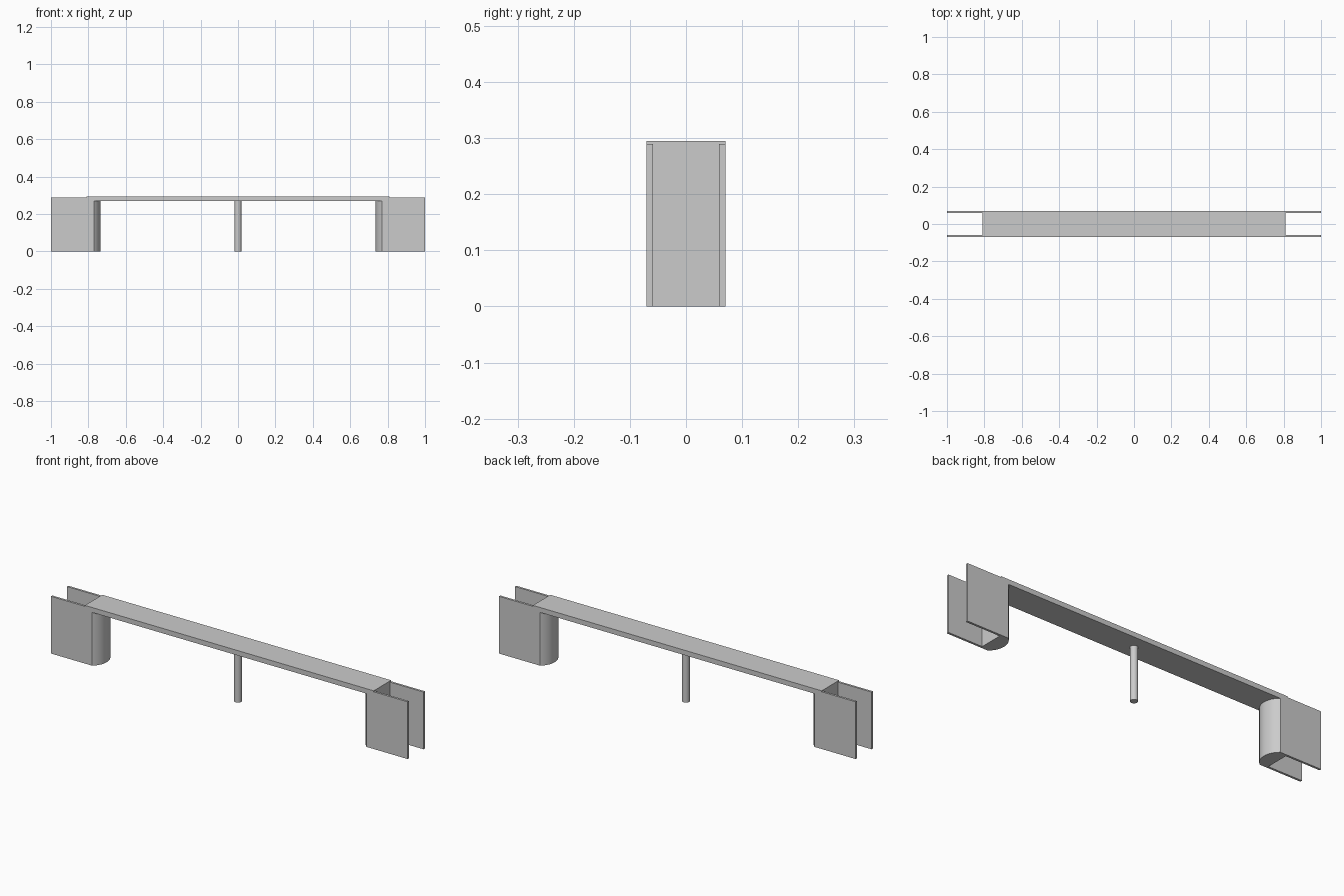
import bpy, bmesh
from math import sin, cos, asin

if "Cube" in bpy.data.objects:
    bpy.data.objects.remove(bpy.data.objects["Cube"])

HALF_W, DECK_BOTTOM, DECK_TOP = 0.07, 0.27, 0.295


def prism(name, outline, z0, z1):
    """Extrude a plan outline (x, y points) from z0 to z1."""
    bm = bmesh.new()
    face = bm.faces.new([bm.verts.new((x, y, z0)) for x, y in outline])
    top = bmesh.ops.extrude_face_region(bm, geom=[face])["geom"]
    bmesh.ops.translate(bm, vec=(0, 0, z1 - z0),
                        verts=[v for v in top if isinstance(v, bmesh.types.BMVert)])
    bmesh.ops.recalc_face_normals(bm, faces=bm.faces)
    mesh = bpy.data.meshes.new(name)
    bm.to_mesh(mesh)
    bm.free()
    obj = bpy.data.objects.new(name, mesh)
    bpy.context.collection.objects.link(obj)
    return obj


def rect(x0, x1, y0, y1):
    return [(x0, y0), (x1, y0), (x1, y1), (x0, y1)]


def smooth(obj):
    bpy.ops.object.select_all(action='DESELECT')
    obj.select_set(True)
    bpy.context.view_layer.objects.active = obj
    bpy.ops.object.shade_smooth_by_angle(angle=0.5)


# Deck slab
prism("deck", rect(-0.81, 0.81, -HALF_W, HALF_W), DECK_BOTTOM, DECK_TOP)

# Central round pier
bpy.ops.mesh.primitive_cylinder_add(vertices=32, radius=0.018, depth=DECK_BOTTOM,
                                    location=(0, 0, DECK_BOTTOM / 2))
pier = bpy.context.object
pier.name = "central_pier"
smooth(pier)

# Abutment plan: flat back, bowed face towards the span
BOW, SPRING = 0.034, 0.77
radius = (HALF_W ** 2 + BOW ** 2) / (2 * BOW)
half_angle = asin(HALF_W / radius)
angles = [half_angle * (i / 12 - 1) for i in range(25)]
arc = [(SPRING - BOW + radius * (1 - cos(a)), radius * sin(a)) for a in angles]
plan = [(0.81, -HALF_W)] + arc + [(0.81, HALF_W)]

for side, s in (("left", -1), ("right", 1)):
    smooth(prism(side + "_abutment", [(s * x, y) for x, y in plan], 0, DECK_BOTTOM))
    # Wing walls behind the abutment
    for face, t in (("front", -1), ("back", 1)):
        prism(f"{side}_{face}_wing_wall",
              rect(s * 0.81, s * 1.0, t * (HALF_W - 0.011), t * HALF_W), 0, 0.29)
